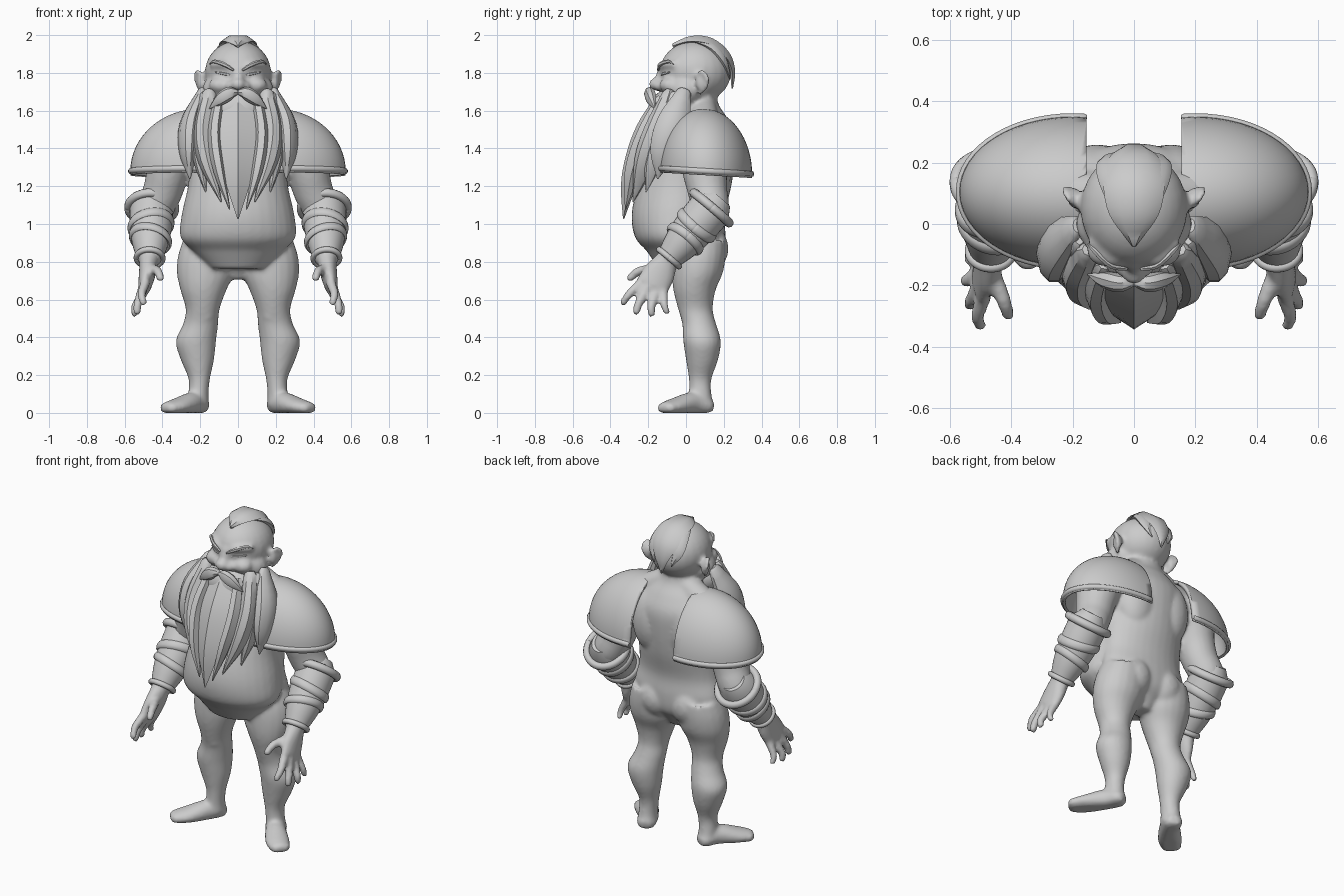
import bpy, bmesh, math
from mathutils import Vector, Matrix

if "Cube" in bpy.data.objects:
    bpy.data.objects.remove(bpy.data.objects["Cube"])

clay = bpy.data.materials.new("clay_grey")
clay.use_nodes = True
clay.diffuse_color = (.6, .6, .6, 1)
clay.node_tree.nodes["Principled BSDF"].inputs["Base Color"].default_value = (.6, .6, .6, 1)


def smooth_path(points, steps):
    """Catmull-Rom interpolation of (x, y, z, width, depth) stations."""
    stations = [Vector(p) for p in points]
    padded = [stations[0] * 2 - stations[1]] + stations + [stations[-1] * 2 - stations[-2]]
    result = []
    for before, start, end, after in zip(padded, padded[1:], padded[2:], padded[3:]):
        for i in range(steps):
            t = i / steps
            result.append((start * 2 + (end - before) * t
                           + (before * 2 - start * 5 + end * 4 - after) * t ** 2
                           + (start * 3 - before - end * 3 + after) * t ** 3) / 2)
    return result + [stations[-1]]


def tube(bm, points, side=(1, 0, 0), sides=20, steps=4, level=False, mirror=False):
    """Elliptical loft along a path; 'side' is the direction of the width."""
    path = smooth_path(points, steps)
    count = len(path)
    rings = []
    for i, station in enumerate(path):
        centre = Vector(station[:3])
        ahead = Vector(path[min(i + 1, count - 1)][:3]) - Vector(path[max(i - 1, 0)][:3])
        tangent = Vector((0, 0, 1)) if level else ahead.normalized()
        across = Vector(side)
        across = (across - tangent * across.dot(tangent)).normalized()
        rings.append((centre, across, tangent.cross(across), max(station[3], .003), max(station[4], .003)))
    # rounded ends
    for first, sign in ((True, -1), (False, 1)):
        centre, u, v, a, b = rings[0 if first else -1]
        push = u.cross(v) * sign * min(a, b) * .6
        rings.insert(0 if first else len(rings), (centre + push, u, v, a * .6, b * .6))
    for sign in (1, -1) if mirror else (1,):
        loops = []
        for centre, u, v, a, b in rings:
            loop = []
            for k in range(sides):
                angle = math.tau * k / sides
                p = centre + u * a * math.cos(angle) + v * b * math.sin(angle)
                loop.append(bm.verts.new((p.x * sign, p.y, max(p.z, 0))))
            loops.append(loop)
        for low, high in zip(loops, loops[1:]):
            for k in range(sides):
                j = (k + 1) % sides
                bm.faces.new((low[k], low[j], high[j], high[k]))
        bm.faces.new(loops[0])
        bm.faces.new(loops[-1])


def ball(bm, centre, radii, mirror=False):
    for sign in (1, -1) if mirror else (1,):
        place = Matrix.Translation((centre[0] * sign, centre[1], centre[2]))
        bmesh.ops.create_uvsphere(bm, u_segments=24, v_segments=16, radius=1,
                                  matrix=place @ Matrix.Diagonal((*radii, 1)))


def finish(name, bm, angle=40):
    bmesh.ops.recalc_face_normals(bm, faces=bm.faces[:])
    mesh = bpy.data.meshes.new(name)
    bm.to_mesh(mesh)
    bm.free()
    mesh.materials.append(clay)
    obj = bpy.data.objects.new(name, mesh)
    bpy.context.collection.objects.link(obj)
    bpy.ops.object.select_all(action='DESELECT')
    obj.select_set(True)
    bpy.context.view_layer.objects.active = obj
    bpy.ops.object.shade_smooth_by_angle(angle=math.radians(angle))
    return obj


# Body: overlapping volumes fused into one skin
body = bmesh.new()
tube(body, [(0, .06, .76, .1, .09), (0, .07, .83, .25, .13), (0, .08, .93, .285, .13),
            (0, .06, 1.05, .265, .145), (0, .05, 1.2, .265, .19), (0, .045, 1.35, .27, .215),
            (0, .075, 1.47, .27, .185), (0, .08, 1.56, .2, .14),
            (0, .07, 1.64, .13, .1), (0, .06, 1.75, .12, .1)], sides=32, level=True)
# overhanging belly
tube(body, [(0, -.05, .86, .24, .16), (0, -.055, .93, .305, .215), (0, -.05, 1.05, .298, .238),
            (0, -.035, 1.2, .265, .22), (0, 0, 1.35, .25, .185), (0, .05, 1.47, .2, .14)],
     sides=32, level=True)
ball(body, (.11, .105, .87), (.12, .12, .13), mirror=True)     # buttocks
ball(body, (.12, .15, 1.36), (.13, .11, .2), mirror=True)      # shoulder blades
tube(body, [(.05, .09, 1.62, .07, .07), (.27, .1, 1.48, .09, .09)], (0, 1, 0), mirror=True)
# legs
tube(body, [(.16, .08, .92, .13, .13), (.168, .07, .83, .15, .14), (.172, .06, .74, .152, .135),
            (.183, .045, .65, .122, .112), (.187, .05, .55, .09, .092), (.198, .07, .47, .093, .09),
            (.223, .085, .38, .107, .1), (.215, .085, .28, .088, .085), (.205, .075, .18, .057, .06),
            (.21, .075, .1, .054, .06), (.21, .08, .04, .058, .07)], level=True, mirror=True)
ball(body, (.18, .01, .52), (.055, .04, .05), mirror=True)     # kneecaps
# feet
tube(body, [(.2, .115, .035, .055, .045), (.24, .035, .05, .06, .06), (.315, -.055, .035, .07, .045),
            (.375, -.11, .025, .058, .032)], (.75, .65, 0), mirror=True)
# arms
tube(body, [(.24, .1, 1.45, .11, .11), (.33, .1, 1.42, .14, .14), (.37, .1, 1.28, .12, .115),
            (.4, .115, 1.17, .105, .105), (.445, .125, 1.07, .1, .1), (.46, .05, .98, .1, .1),
            (.465, -.03, .89, .08, .08), (.47, -.1, .81, .06, .055)], (0, 1, 0), mirror=True)
# hands
tube(body, [(.47, -.1, .81, .06, .052), (.48, -.14, .74, .085, .045), (.495, -.18, .67, .09, .035)],
     (0, .85, -.4), mirror=True)
for base, middle, tip, r in (
        ((.49, -.235, .69), (.51, -.3, .63), (.5, -.335, .58), .023),
        ((.5, -.2, .67), (.53, -.25, .58), (.535, -.265, .53), .024),
        ((.5, -.16, .64), (.545, -.185, .56), (.545, -.18, .52), .023),
        ((.5, -.12, .64), (.535, -.115, .57), (.535, -.1, .53), .021),
        ((.46, -.17, .76), (.425, -.25, .75), (.41, -.3, .71), .025)):
    tube(body, [(*base, r * 1.2, r * 1.2), (*middle, r, r), (*tip, r * .85, r * .85)],
         sides=12, mirror=True)
# head
ball(body, (0, .05, 1.805), (.175, .19, .165))
ball(body, (0, 0, 1.71), (.19, .13, .11))
ball(body, (.09, -.085, 1.735), (.065, .055, .045), mirror=True)
ball(body, (0, -.15, 1.74), (.042, .048, .036))
ball(body, (.04, -.14, 1.73), (.028, .03, .026), mirror=True)
tube(body, [(0, -.125, 1.83, .03, .02), (0, -.145, 1.75, .028, .025)])
tube(body, [(.02, -.125, 1.815, .015, .02), (.08, -.115, 1.845, .02, .02),
            (.14, -.06, 1.845, .02, .015)], (0, 0, 1), mirror=True)
# ears
ball(body, (.195, .085, 1.75), (.022, .035, .05), mirror=True)
tube(body, [(.185, .06, 1.785, .011, .011), (.215, .085, 1.808, .012, .012), (.225, .112, 1.775, .012, .012),
            (.208, .105, 1.725, .012, .012), (.185, .07, 1.69, .012, .012)], sides=10, mirror=True)
skin = finish("body", body)
remesh = skin.modifiers.new("fuse", 'REMESH')
remesh.mode = 'VOXEL'
remesh.voxel_size = .011
remesh.use_smooth_shade = True
relax = skin.modifiers.new("relax", 'SMOOTH')
relax.factor = .5
relax.iterations = 8

# Eyebrows and narrow eyelids
brows = bmesh.new()
tube(brows, [(.025, -.146, 1.815, .006, .008), (.075, -.137, 1.845, .012, .009),
             (.125, -.092, 1.86, .01, .009), (.15, -.065, 1.848, .003, .003)],
     (0, 0, 1), sides=6, mirror=True)
finish("eyebrows", brows)
lids = bmesh.new()
tube(lids, [(.035, -.13, 1.788, .004, .004), (.075, -.122, 1.795, .007, .006),
            (.12, -.087, 1.803, .004, .004)], (0, 0, 1), sides=8, mirror=True)
finish("eyelids", lids)

# Crest of hair running over the skull
hair = bmesh.new()
tube(hair, [(0, -.065, 1.945, .012, .014), (0, .03, 1.98, .08, .022), (0, .13, 1.97, .1, .024),
            (0, .21, 1.9, .085, .026), (0, .245, 1.81, .045, .018), (0, .245, 1.72, .004, .005)], sides=6)
tube(hair, [(.04, .06, 1.975, .035, .015), (.08, .14, 1.95, .035, .02), (.085, .2, 1.88, .035, .02),
            (.06, .232, 1.78, .003, .004)], sides=6, mirror=True)
for v in hair.verts:
    v.co.z = min(2, v.co.z - 2 * v.co.x ** 2)
finish("hair_crest", hair)

# Beard: ridged centre blade framed by tapering locks
beard = bmesh.new()
ball(beard, (0, -.08, 1.6), (.17, .11, .12))
tube(beard, [(0, -.14, 1.66, .08, .03), (0, -.21, 1.5, .12, .055), (0, -.265, 1.35, .1, .055),
             (0, -.305, 1.2, .06, .04), (0, -.33, 1.03, .004, .004)], sides=4)
tube(beard, [(.1, -.14, 1.66, .03, .025), (.125, -.22, 1.47, .035, .05), (.1, -.285, 1.28, .03, .045),
             (.045, -.32, 1.08, .004, .004)], sides=6, mirror=True)
tube(beard, [(.15, -.09, 1.69, .04, .035), (.185, -.15, 1.5, .05, .07), (.165, -.215, 1.33, .045, .06),
             (.09, -.28, 1.12, .004, .004)], sides=8, mirror=True)
tube(beard, [(.19, -.01, 1.7, .025, .04), (.25, -.07, 1.53, .058, .09), (.262, -.12, 1.38, .05, .075),
             (.255, -.15, 1.24, .004, .004)], sides=10, mirror=True)
tube(beard, [(.18, -.05, 1.68, .025, .04), (.205, -.12, 1.47, .04, .06), (.2, -.17, 1.33, .035, .05),
             (.17, -.21, 1.17, .004, .004)], sides=8, mirror=True)
finish("beard", beard)

moustache = bmesh.new()
tube(moustache, [(.004, -.185, 1.698, .014, .018), (.045, -.192, 1.692, .035, .03),
                 (.095, -.182, 1.658, .032, .028), (.15, -.165, 1.612, .003, .003)],
     (0, 0, 1), sides=8, mirror=True)
finish("moustache", moustache)

# Shoulder domes: cut ellipsoid shells with a rolled rim
centre, radii, inner = Vector((.2, .105, 1.28)), Vector((.37, .245, .33)), .155
dome, rim = bmesh.new(), bmesh.new()
bmesh.ops.create_uvsphere(dome, u_segments=48, v_segments=32, radius=1,
                          matrix=Matrix.Translation(centre) @ Matrix.Diagonal((*radii, 1)))
for point, normal in ((centre, (0, 0, -1)), ((inner, 0, 0), (-1, 0, 0))):
    bmesh.ops.bisect_plane(dome, geom=dome.verts[:] + dome.edges[:] + dome.faces[:],
                           plane_co=point, plane_no=normal, clear_outer=True)
arc = [math.radians(a) for a in range(-96, 97, 12)]
tube(rim, [(centre.x + radii.x * math.cos(a), centre.y + radii.y * math.sin(a), centre.z, .015, .012)
           for a in arc], (0, 0, 1), sides=10, steps=2)
for part, name in ((dome, "shoulder_domes"), (rim, "shoulder_rims")):
    for v in part.verts:
        v.co.z -= .06 * (v.co.y - centre.y)
    obj = finish(name, part)
    if part is dome:
        shell = obj.modifiers.new("thickness", 'SOLIDIFY')
        shell.thickness = .022
        shell.offset = -1
    obj.modifiers.new("both_sides", 'MIRROR')

# Bracers: tapered sleeve with raised bands around the forearm
elbow, wrist = Vector((.457, .135, 1.085)), Vector((.468, -.09, .82))
sleeve, bands = bmesh.new(), bmesh.new()
tube(sleeve, [(*elbow.lerp(wrist, t), r, r) for t, r in ((0, .116), (.35, .112), (.7, .096), (1, .068))],
     sides=28, mirror=True)
finish("bracer_sleeves", sleeve)
for t, reach, width, depth, tilt in ((0, .124, .024, .022, 0), (.35, .111, .026, .013, .02),
                                     (.62, .102, .024, .013, -.02), (1, .07, .016, .015, 0)):
    hub, axis = elbow.lerp(wrist, t), (wrist - elbow).normalized()
    across = Vector((1, 0, 0))
    across = (across - axis * across.dot(axis)).normalized()
    lift = axis.cross(across)
    loop = [hub + across * reach * math.cos(a) + lift * reach * math.sin(a) + axis * tilt * math.cos(a)
            for a in (math.tau * k / 24 for k in range(25))]
    tube(bands, [(*p, width, depth) for p in loop], axis, sides=10, steps=2, mirror=True)
finish("bracer_bands", bands)
